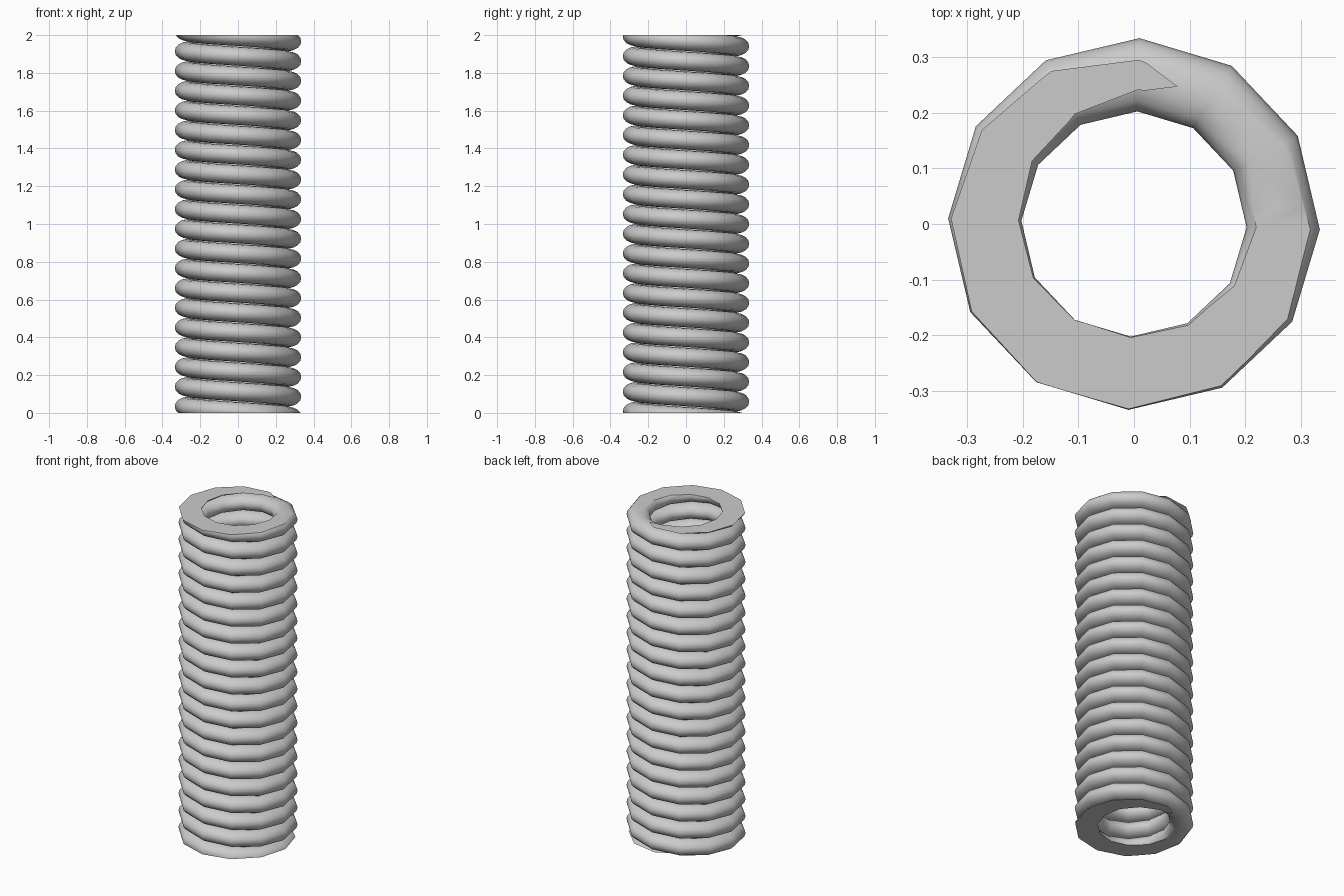
import bpy, bmesh, math

if "Cube" in bpy.data.objects:
    bpy.data.objects.remove(bpy.data.objects["Cube"])

# Left-handed coil spring with ground-flat ends
R, A, B = 0.269, 0.066, 0.050      # coil radius, wire half-width, wire half-height
PITCH = 0.1045
STEPS, SIDES = 12, 16              # segments per turn, sides of the wire
OFFSET = math.radians(-1.7)
Z_RIGHT = 1.9665                   # wire centre height at angle 0 on the top turn


def build_spring():
    bm = bmesh.new()
    # Sweep the wire section along the helix, overshooting both ends
    rings = []
    for i in range(-STEPS * 20, STEPS * 2 + 1):
        turn = i / STEPS
        a = OFFSET - math.tau * turn
        zc = Z_RIGHT + PITCH * (turn - OFFSET / math.tau)
        ring = []
        for j in range(SIDES):
            t = math.tau * j / SIDES
            r = R + A * math.cos(t)
            ring.append(bm.verts.new((r * math.cos(a), r * math.sin(a), zc + B * math.sin(t))))
        rings.append(ring)
    for p, q in zip(rings, rings[1:]):
        for j in range(SIDES):
            k = (j + 1) % SIDES
            bm.faces.new((p[j], p[k], q[k], q[j]))

    # Grind the ends flat and cap them
    for z, n in ((2.0, 1), (0.0, -1)):
        cut = bmesh.ops.bisect_plane(
            bm, geom=bm.verts[:] + bm.edges[:] + bm.faces[:], dist=1e-6,
            plane_co=(0, 0, z), plane_no=(0, 0, n), clear_outer=True)
        edges = [e for e in cut["geom_cut"] if isinstance(e, bmesh.types.BMEdge)]
        bmesh.ops.triangle_fill(bm, edges=edges, use_beauty=True, normal=(0, 0, n))
    bmesh.ops.recalc_face_normals(bm, faces=bm.faces[:])

    me = bpy.data.meshes.new("coil_spring")
    bm.to_mesh(me)
    bm.free()
    ob = bpy.data.objects.new("coil_spring", me)
    bpy.context.collection.objects.link(ob)
    return ob


spring = build_spring()
bpy.context.view_layer.objects.active = spring
spring.select_set(True)
bpy.ops.object.shade_smooth_by_angle(angle=math.radians(35))
